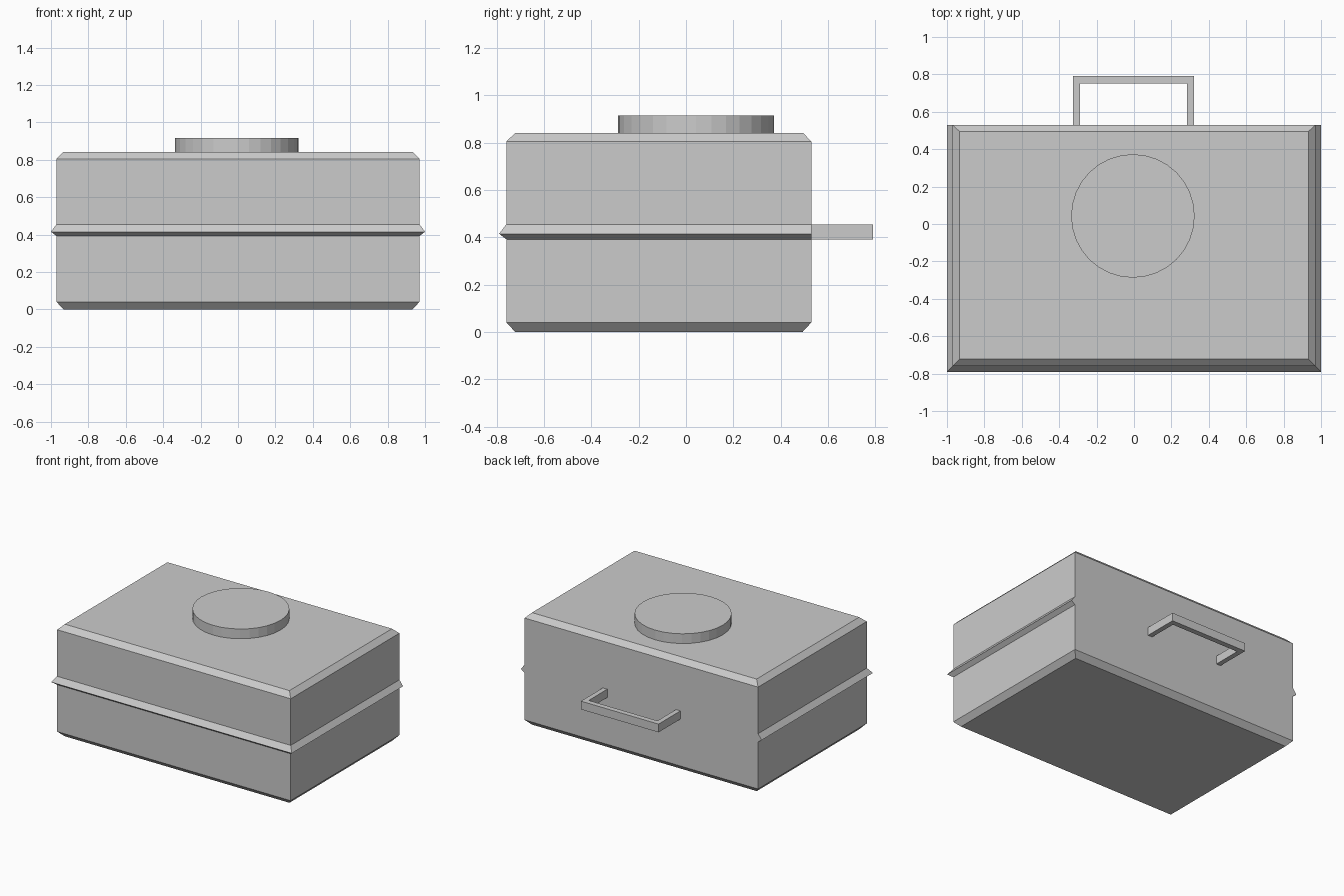
import bpy, bmesh, math

if "Cube" in bpy.data.objects:
    bpy.data.objects.remove(bpy.data.objects["Cube"])

BACK = 0.53


def mesh_object(name, bm):
    bmesh.ops.recalc_face_normals(bm, faces=bm.faces)
    me = bpy.data.meshes.new(name)
    bm.to_mesh(me)
    bm.free()
    ob = bpy.data.objects.new(name, me)
    bpy.context.collection.objects.link(ob)
    return ob


# Case body: rectangular sections (z, half width, front y, back y) lofted upward;
# the seam rim flares on the front and sides, the back stays flat
sections = [
    (0.0, 0.933, -0.722, BACK - 0.037),
    (0.04, 0.97, -0.76, BACK),
    (0.392, 0.97, -0.76, BACK),
    (0.415, 1.0, -0.79, BACK),
    (0.455, 0.97, -0.76, BACK),
    (0.805, 0.97, -0.76, BACK),
    (0.842, 0.933, -0.722, BACK - 0.035),
]
bm = bmesh.new()
rings = [[bm.verts.new(p) for p in ((-w, f, z), (w, f, z), (w, b, z), (-w, b, z))]
         for z, w, f, b in sections]
for lo, hi in zip(rings, rings[1:]):
    for i in range(4):
        j = (i + 1) % 4
        bm.faces.new((lo[i], lo[j], hi[j], hi[i]))
bm.faces.new(rings[0][::-1])
bm.faces.new(rings[-1])
mesh_object("case_body", bm)

# Carry handle: U-shaped outline on the back wall, extruded upward
outline = [(-0.325, BACK), (-0.325, 0.79), (0.32, 0.79), (0.32, BACK),
           (0.283, BACK), (0.283, 0.75), (-0.288, 0.75), (-0.288, BACK)]
bm = bmesh.new()
face = bm.faces.new([bm.verts.new((x, y, 0.392)) for x, y in outline])
ext = bmesh.ops.extrude_face_region(bm, geom=[face])
top = [g for g in ext["geom"] if isinstance(g, bmesh.types.BMVert)]
bmesh.ops.translate(bm, verts=top, vec=(0, 0, 0.062))
mesh_object("carry_handle", bm)

# Round disc on the lid
bpy.ops.mesh.primitive_cylinder_add(vertices=32, radius=0.33, depth=0.075,
                                    location=(-0.006, 0.043, 0.8775))
bpy.context.object.name = "lid_disc"
